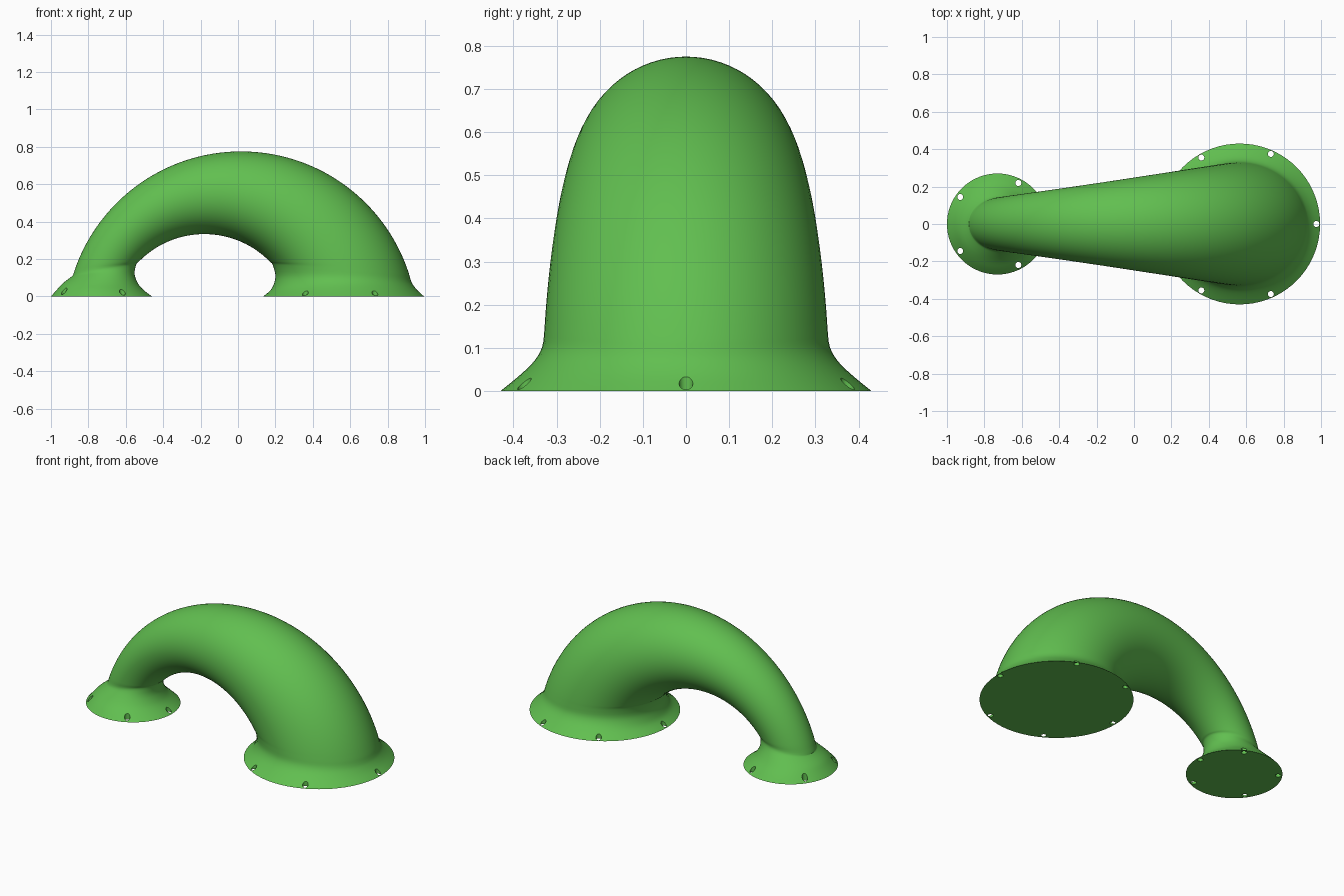
import bpy, bmesh
from math import sin, cos, tau, radians
from mathutils import Matrix, Vector

if "Cube" in bpy.data.objects:
    bpy.data.objects.remove(bpy.data.objects["Cube"])

SEGMENTS = 72
STEPS = 48

# Each section: inner x, inner z, outer x, outer z, half width in y
big_foot = [(.135, 0, .995, 0, .43), (.175, .035, .957, .035, .387),
            (.193, .07, .932, .068, .352), (.2, .115, .922, .092, .333)]
small_foot = [(-.553, .12, -.887, .108, .162), (-.535, .07, -.937, .07, .20),
              (-.505, .035, -.969, .035, .237), (-.46, 0, -1, 0, .27)]


def arch_section(t):
    a = radians(41.9 + t * (180 - 2 * 41.9))
    b = radians(17.7 + t * (180 - 2 * 17.7))
    ix, iz = -.18 + .49 * cos(a), -.157 + .49 * sin(a)
    ox, oz = .017 + .942 * cos(b), -.167 + .942 * sin(b)
    return ix, iz, ox, oz, .14 + ((ix + ox) / 2 + .73) * .147


def smooth(sections, n=3):
    # Catmull-Rom refinement of the section list
    out = []
    last = len(sections) - 1
    for i in range(last):
        p = [sections[min(max(j, 0), last)] for j in range(i - 1, i + 3)]
        for k in range(n):
            t = k / n
            out.append(tuple(
                .5 * (2 * b + (c - a) * t + (2 * a - 5 * b + 4 * c - d) * t * t
                      + (3 * b - a - 3 * c + d) * t ** 3)
                for a, b, c, d in zip(*p)))
    return out + [sections[-1]]


def make_object(name, bm):
    mesh = bpy.data.meshes.new(name)
    bmesh.ops.recalc_face_normals(bm, faces=bm.faces)
    bm.to_mesh(mesh)
    bm.free()
    obj = bpy.data.objects.new(name, mesh)
    bpy.context.collection.objects.link(obj)
    return obj


# Tapered arched pipe with a flared flange at each end
sections = smooth(big_foot + [arch_section(i / STEPS) for i in range(STEPS + 1)] + small_foot)
bm = bmesh.new()
rings = []
for ix, iz, ox, oz, w in sections:
    ring = []
    for k in range(SEGMENTS):
        c, s = cos(tau * k / SEGMENTS), sin(tau * k / SEGMENTS)
        ring.append(bm.verts.new(((ix + ox) / 2 + c * (ox - ix) / 2, w * s,
                                  (iz + oz) / 2 + c * (oz - iz) / 2)))
    rings.append(ring)
for r, q in zip(rings, rings[1:]):
    for k in range(SEGMENTS):
        n = (k + 1) % SEGMENTS
        bm.faces.new((r[k], r[n], q[n], q[k]))
bm.faces.new(rings[0])
bm.faces.new(rings[-1])
pipe = make_object("flanged_pipe", bm)

# Bolt holes drilled straight down through both flanges
holes = [(.565, .41, a) for a in (0, 66, 120, 180, 240, 294)]
holes += [(-.73, .246, a) for a in (0, 63, 144, 216, 297)]
bm = bmesh.new()
for cx, r, a in holes:
    pos = Vector((cx + r * cos(radians(a)), r * sin(radians(a)), .03))
    bmesh.ops.create_cone(bm, cap_ends=True, segments=20, radius1=.016, radius2=.016,
                          depth=.16, matrix=Matrix.Translation(pos))
cutter = make_object("bolt_hole_cutter", bm)
cutter.hide_render = True

cut = pipe.modifiers.new("bolt_holes", 'BOOLEAN')
cut.operation = 'DIFFERENCE'
cut.solver = 'EXACT'
cut.object = cutter
bpy.context.view_layer.objects.active = pipe
pipe.select_set(True)
bpy.ops.object.modifier_apply(modifier=cut.name)
bpy.data.objects.remove(cutter)
bpy.ops.object.shade_smooth_by_angle(angle=radians(35))

# Green finish
green = bpy.data.materials.new("green")
green.diffuse_color = (.12, .52, .08, 1)
green.use_nodes = True
green.node_tree.nodes["Principled BSDF"].inputs["Base Color"].default_value = green.diffuse_color
pipe.data.materials.clear()
pipe.data.materials.append(green)
for poly in pipe.data.polygons:
    poly.material_index = 0
